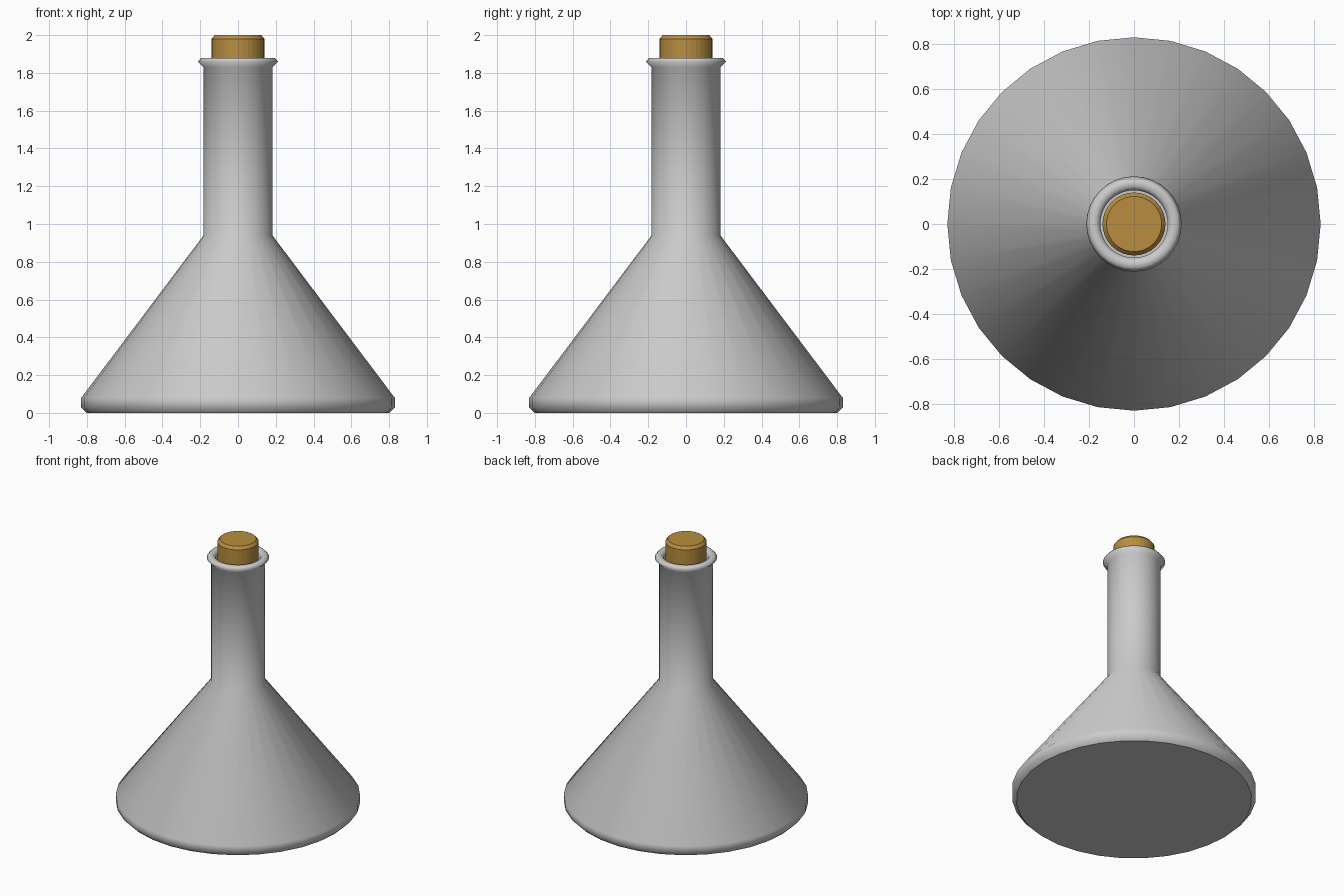
import bpy
import bmesh
from math import cos, sin, tau

if "Cube" in bpy.data.objects:
    bpy.data.objects.remove(bpy.data.objects["Cube"])

SEGMENTS = 32


def lathe(name, profile, smooth):
    """Revolve (radius, z) points around z; radius 0 closes the end with a cap."""
    bm = bmesh.new()
    rings = [[bm.verts.new((r * cos(tau * i / SEGMENTS), r * sin(tau * i / SEGMENTS), z))
              for i in range(SEGMENTS)] for r, z in profile]
    for low, high in zip(rings, rings[1:]):
        for i in range(SEGMENTS):
            j = (i + 1) % SEGMENTS
            bm.faces.new((low[i], low[j], high[j], high[i])).smooth = smooth
    # flat caps at both ends of the profile
    bm.faces.new(rings[0])
    bm.faces.new(rings[-1])
    bmesh.ops.recalc_face_normals(bm, faces=bm.faces)
    mesh = bpy.data.meshes.new(name)
    bm.to_mesh(mesh)
    bm.free()
    obj = bpy.data.objects.new(name, mesh)
    bpy.context.collection.objects.link(obj)
    return obj


# Hollow flask: outer base, cone, neck and lip, then back down the inside
lathe("flask", [
    (0.80, 0.0), (0.83, 0.03), (0.83, 0.08),
    (0.182, 0.94), (0.182, 1.83), (0.212, 1.86), (0.195, 1.88),
    (0.165, 1.88), (0.15, 1.86), (0.15, 0.93), (0.79, 0.08), (0.78, 0.03),
], True)

# Cork stopper with chamfered ends
cork = lathe("cork", [
    (0.12, 1.72), (0.14, 1.74), (0.14, 1.98), (0.123, 2.0),
], False)
cork_material = bpy.data.materials.new("cork")
cork_material.diffuse_color = (0.48, 0.27, 0.05, 1)
cork_material.use_nodes = True
cork_material.node_tree.nodes["Principled BSDF"].inputs["Base Color"].default_value = cork_material.diffuse_color
cork.data.materials.append(cork_material)
